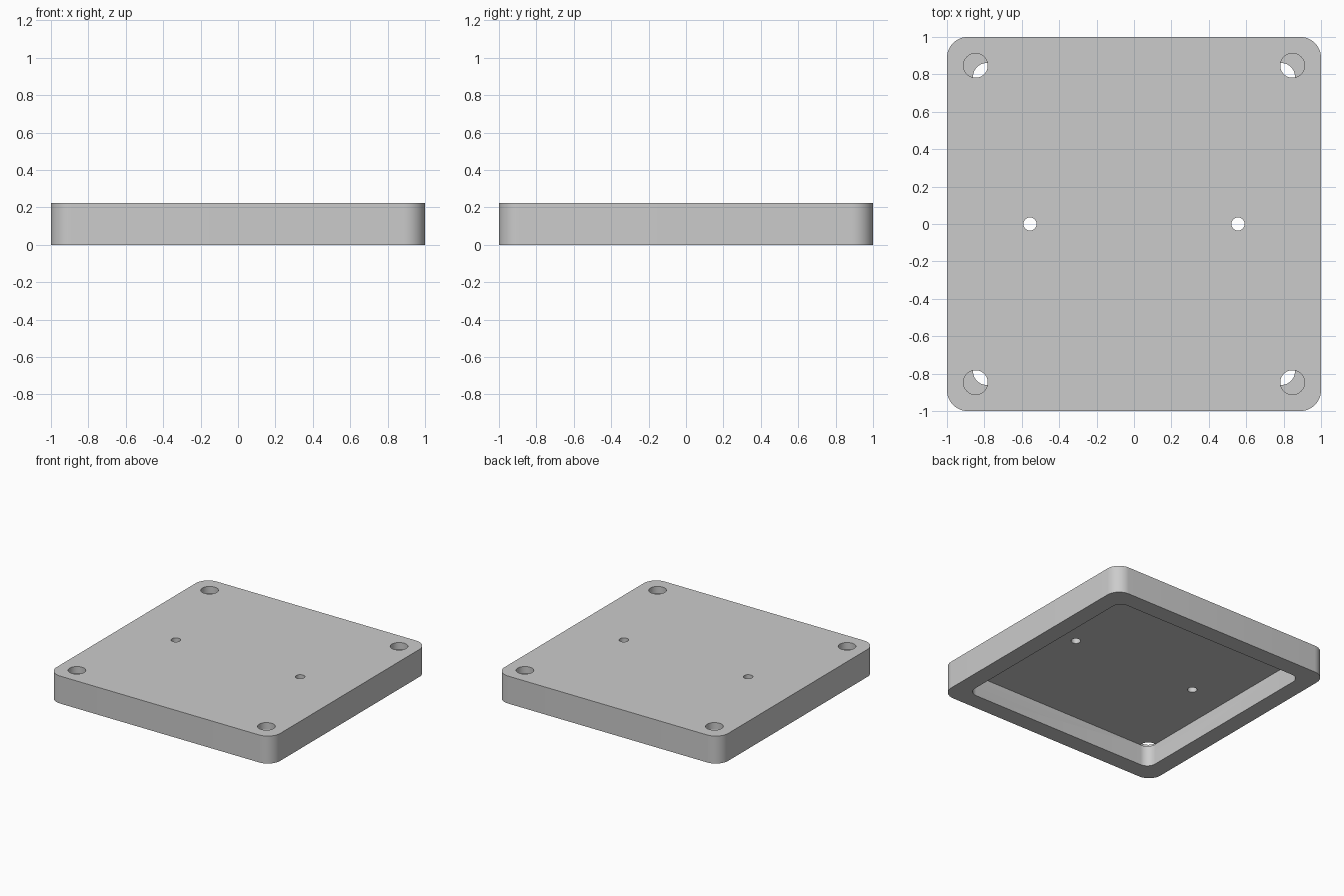
import bpy
import math

cube = bpy.data.objects.get("Cube")
if cube:
    bpy.data.objects.remove(cube, do_unlink=True)

HEIGHT = 0.222
CEILING = 0.167      # underside of the thin top skin

grey = bpy.data.materials.new("light grey")
grey.use_nodes = True
colour = (0.6, 0.6, 0.6, 1)
grey.diffuse_color = colour
grey.node_tree.nodes["Principled BSDF"].inputs["Base Color"].default_value = colour


def rounded_block(name, half, radius, z0, z1, steps=12):
    """Square prism with rounded vertical corners."""
    outline = []
    for corner in range(4):
        mid = math.pi / 4 + corner * math.pi / 2
        cx = math.copysign(half - radius, math.cos(mid))
        cy = math.copysign(half - radius, math.sin(mid))
        for i in range(steps + 1):
            a = corner * math.pi / 2 + i / steps * math.pi / 2
            outline.append((cx + radius * math.cos(a), cy + radius * math.sin(a)))
    n = len(outline)
    verts = [(x, y, z) for z in (z0, z1) for x, y in outline]
    faces = [tuple(reversed(range(n))), tuple(range(n, 2 * n))]
    faces += [(i, (i + 1) % n, n + (i + 1) % n, n + i) for i in range(n)]
    mesh = bpy.data.meshes.new(name)
    mesh.from_pydata(verts, [], faces)
    mesh.materials.append(grey)
    obj = bpy.data.objects.new(name, mesh)
    bpy.context.collection.objects.link(obj)
    return obj


def hole_cutter(x, y, radius, z0):
    """Cylinder that reaches from z0 up past the top face."""
    z1 = HEIGHT + 0.1
    bpy.ops.mesh.primitive_cylinder_add(vertices=48, radius=radius, depth=z1 - z0,
                                        location=(x, y, (z0 + z1) / 2))
    cutter = bpy.context.object
    cutter.name = "hole_cutter"
    cutter.data.materials.append(grey)
    return cutter


def cut(target, cutter):
    """Apply a boolean difference and discard the cutter."""
    cutter.hide_render = True
    bpy.ops.object.select_all(action="DESELECT")
    bpy.context.view_layer.objects.active = target
    target.select_set(True)
    mod = target.modifiers.new("cut", "BOOLEAN")
    mod.operation = "DIFFERENCE"
    mod.solver = "EXACT"
    mod.object = cutter
    bpy.ops.object.modifier_apply(modifier=mod.name)
    bpy.data.objects.remove(cutter, do_unlink=True)


# Cover plate with an open pocket underneath
cover = rounded_block("cover_plate", 1.0, 0.111, 0, HEIGHT)
cut(cover, rounded_block("pocket_cutter", 0.861, 0.075, -0.1, CEILING))

for sx in (-1, 1):
    # Small holes through the top skin
    cut(cover, hole_cutter(sx * 0.556, 0, 0.035, CEILING - 0.05))
    # Shallow corner sockets that break into the pocket
    for sy in (-1, 1):
        cut(cover, hole_cutter(sx * 0.847, sy * 0.847, 0.065, CEILING - 0.001))

bpy.ops.object.select_all(action="DESELECT")
bpy.context.view_layer.objects.active = cover
cover.select_set(True)
bpy.ops.object.shade_smooth_by_angle(angle=math.radians(30))
